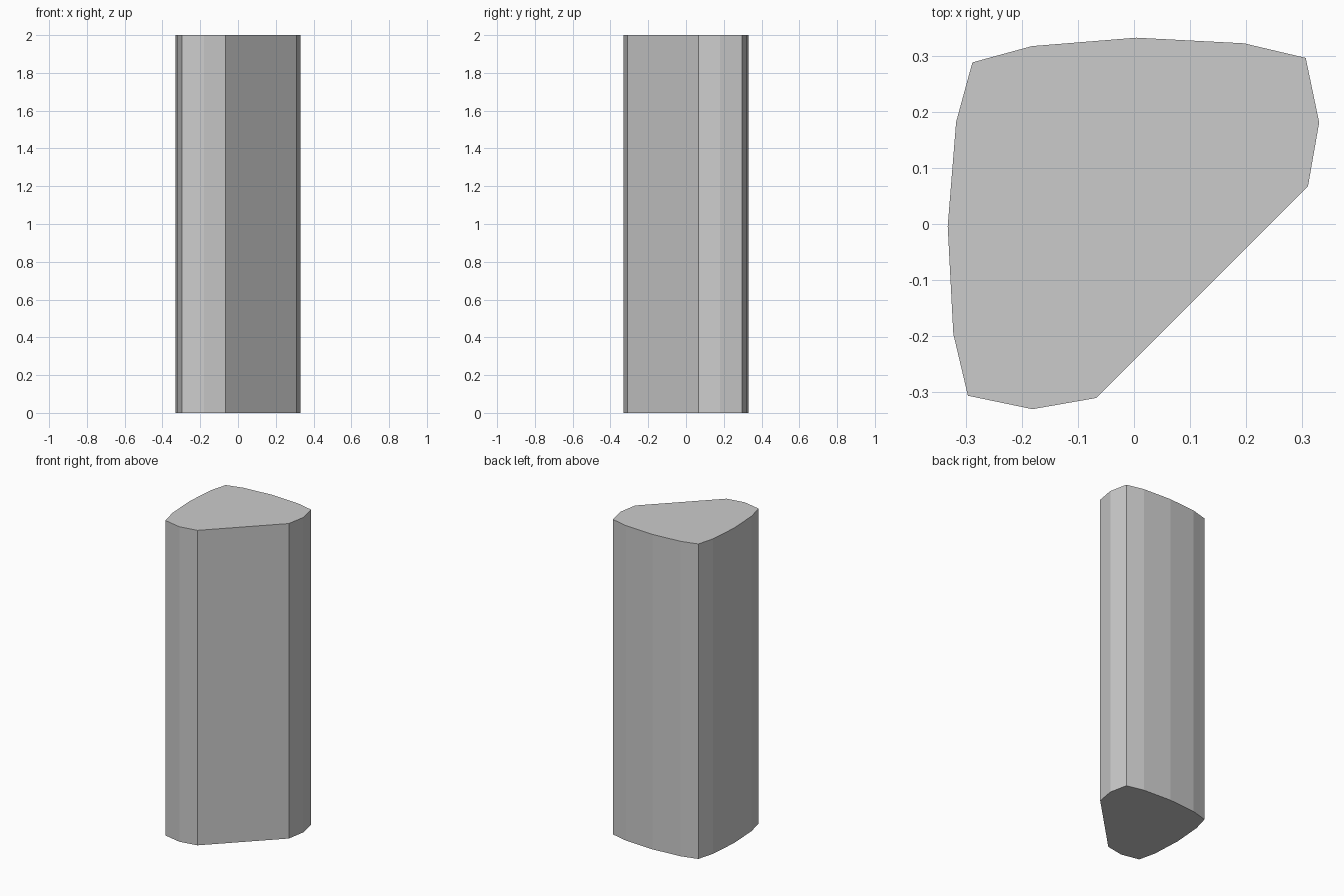
import bpy, bmesh

if "Cube" in bpy.data.objects:
    bpy.data.objects.remove(bpy.data.objects["Cube"])

HEIGHT = 2.0

# Half of the cross-section, from the back-left corner to the cut front-right side
half = [(-0.288, 0.288), (-0.182, 0.317), (0.004, 0.332), (0.196, 0.322),
        (0.306, 0.296), (0.330, 0.181), (0.310, 0.067)]

# Mirror the half across the diagonal y = -x to close the outline
profile = half + [(-y, -x) for x, y in reversed(half[1:])]

# Extrude the outline into a column
bm = bmesh.new()
base = bm.faces.new([bm.verts.new((x, y, 0)) for x, y in profile])
top = bmesh.ops.extrude_face_region(bm, geom=[base], use_keep_orig=True)
bmesh.ops.translate(bm, vec=(0, 0, HEIGHT),
                    verts=[g for g in top["geom"] if isinstance(g, bmesh.types.BMVert)])
bmesh.ops.recalc_face_normals(bm, faces=bm.faces)

mesh = bpy.data.meshes.new("column")
bm.to_mesh(mesh)
bm.free()
bpy.context.collection.objects.link(bpy.data.objects.new("column", mesh))
